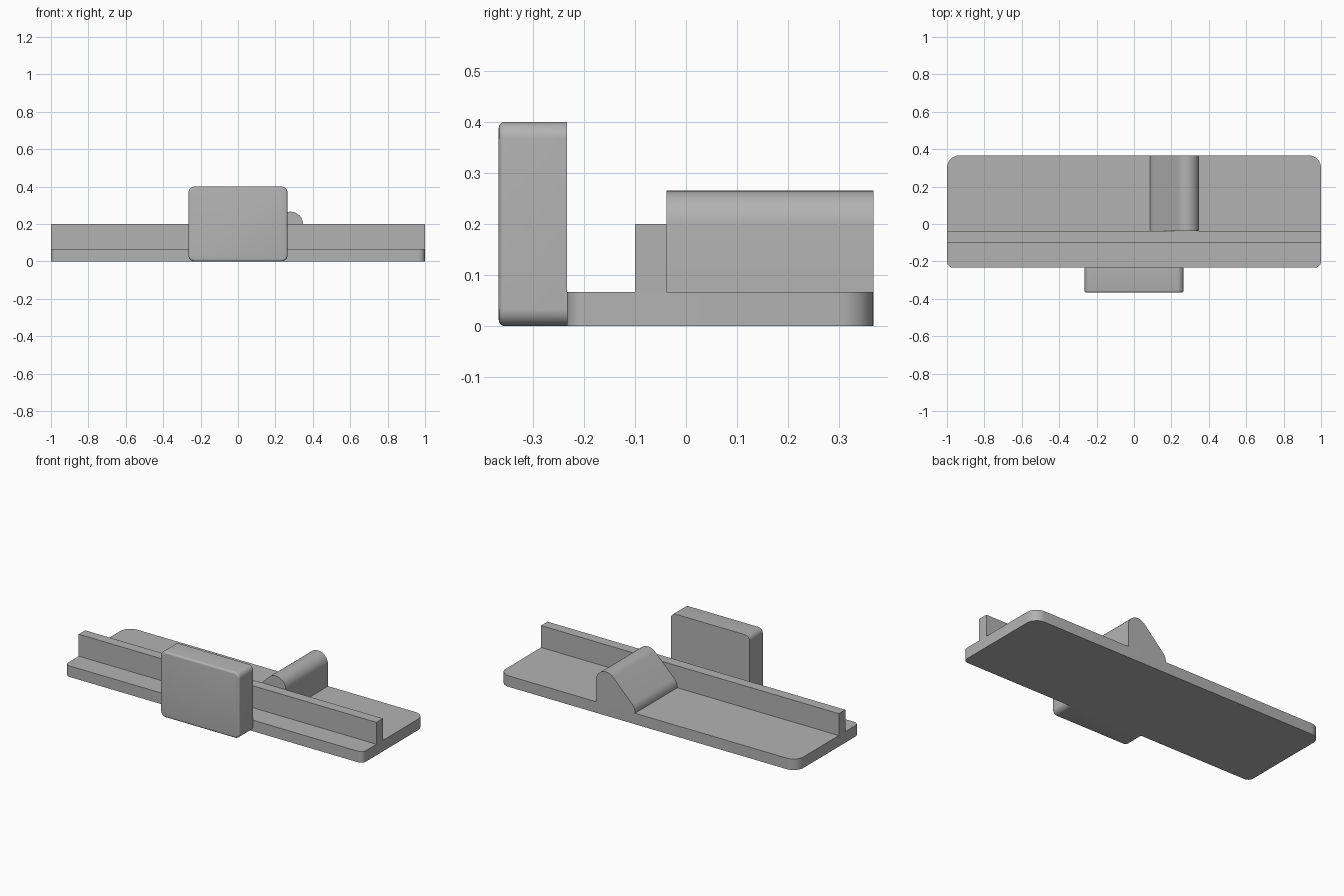
import bpy, bmesh, math
from mathutils import Matrix

cube = bpy.data.objects.get("Cube")
if cube:
    bpy.data.objects.remove(cube, do_unlink=True)

grey = bpy.data.materials.new("plain grey")
grey.use_nodes = True
colour = (0.45, 0.45, 0.45, 1)
grey.diffuse_color = colour
grey.node_tree.nodes["Principled BSDF"].inputs["Base Color"].default_value = colour


def arc(cx, cy, r, start, end, steps=12):
    """Points on an arc, angles in degrees."""
    return [(cx + r * math.cos(math.radians(start + (end - start) * i / steps)),
             cy + r * math.sin(math.radians(start + (end - start) * i / steps)))
            for i in range(steps + 1)]


def rounded_rect(x0, x1, y0, y1, low, high):
    """Counterclockwise rectangle with separate low and high corner radii."""
    return (arc(x1 - low, y0 + low, low, -90, 0) + arc(x1 - high, y1 - high, high, 0, 90)
            + arc(x0 + high, y1 - high, high, 90, 180) + arc(x0 + low, y0 + low, low, 180, 270))


def extrude(name, outline, start, end, along_y=False, front_round=0):
    """Extrude an outline along z, or an x-z outline along y."""
    bm = bmesh.new()
    face = bm.faces.new([bm.verts.new((x, y, -end if along_y else start)) for x, y in outline])
    depth = end - start
    moved = bmesh.ops.extrude_face_region(bm, geom=[face])
    top = [v for v in moved["geom"] if isinstance(v, bmesh.types.BMVert)]
    bmesh.ops.translate(bm, verts=top, vec=(0, 0, depth))
    if front_round:
        rim = [e for e in bm.edges if all(v in top for v in e.verts)]
        bmesh.ops.bevel(bm, geom=rim, offset=front_round, segments=4, profile=0.5, affect="EDGES")
    if along_y:
        bmesh.ops.rotate(bm, verts=bm.verts, matrix=Matrix.Rotation(math.pi / 2, 3, "X"))
    bmesh.ops.recalc_face_normals(bm, faces=bm.faces)
    mesh = bpy.data.meshes.new(name)
    bm.to_mesh(mesh)
    bm.free()
    mesh.materials.append(grey)
    obj = bpy.data.objects.new(name, mesh)
    bpy.context.collection.objects.link(obj)
    bpy.ops.object.select_all(action="DESELECT")
    obj.select_set(True)
    bpy.context.view_layer.objects.active = obj
    bpy.ops.object.shade_smooth_by_angle(angle=math.radians(30))
    return obj


# Flat base with larger rear corners
extrude("base_plate", rounded_rect(-1, 1, -0.233, 0.367, 0.033, 0.067), 0, 0.067)

# Full-width upright rail
extrude("rail", [(-1, 0.067), (1, 0.067), (1, 0.2), (-1, 0.2)], -0.1, -0.038, along_y=True)

# Front block with rounded outline and softened front rim
extrude("front_block", rounded_rect(-0.265, 0.265, 0, 0.4, 0.033, 0.033),
        -0.367, -0.233, along_y=True, front_round=0.012)

# Rear wedge: straight outer wall, round crest and slope rounding down to the base
wedge = ([(0.348, 0.067)] + arc(0.281, 0.199, 0.067, 0, 135)
         + arc(0.152, 0.07, 0.067, 135, 180) + [(0.085, 0.067)])
extrude("rear_wedge", wedge, -0.038, 0.367, along_y=True)
